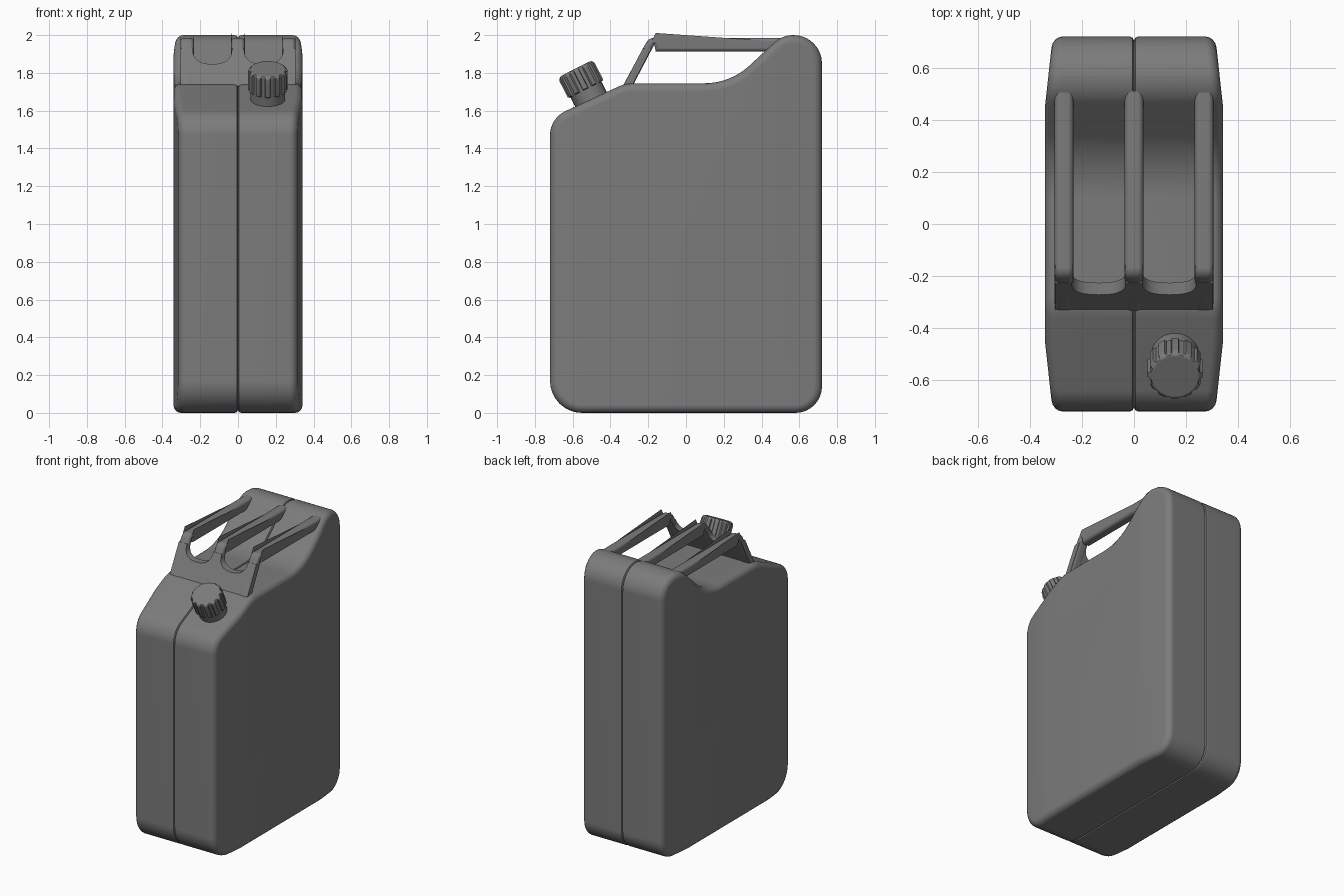
import bpy, bmesh
from math import sin, cos, tan, pi, radians
from mathutils import Vector, Matrix

if "Cube" in bpy.data.objects:
    bpy.data.objects.remove(bpy.data.objects["Cube"])

dark = bpy.data.materials.new("dark_grey")
dark.diffuse_color = (.2, .2, .2, 1)
dark.use_nodes = True
dark.node_tree.nodes["Principled BSDF"].inputs["Base Color"].default_value = dark.diffuse_color


def loft(name, rings):
    """Closed rings joined by quads, with a face on both ends."""
    bm = bmesh.new()
    rows = [[bm.verts.new(p) for p in r] for r in rings]
    n = len(rows[0])
    for a, b in zip(rows, rows[1:]):
        for i in range(n):
            j = (i + 1) % n
            bm.faces.new((a[i], a[j], b[j], b[i]))
    bm.faces.new(rows[0])
    bm.faces.new(rows[-1])
    bmesh.ops.recalc_face_normals(bm, faces=bm.faces)
    me = bpy.data.meshes.new(name)
    bm.to_mesh(me)
    bm.free()
    me.materials.append(dark)
    ob = bpy.data.objects.new(name, me)
    bpy.context.collection.objects.link(ob)
    return ob


def smooth(ob, angle=35):
    bpy.ops.object.select_all(action='DESELECT')
    ob.select_set(True)
    bpy.context.view_layer.objects.active = ob
    bpy.ops.object.shade_smooth_by_angle(angle=radians(angle))
    ob.modifiers.new("Normals", 'WEIGHTED_NORMAL').keep_sharp = True


def fillet(corners, seg=8):
    """Round each (y, z, radius) corner of a polygon with an arc."""
    out = []
    for i, (y, z, r) in enumerate(corners):
        p = Vector((y, z))
        a = (Vector(corners[i - 1][:2]) - p).normalized()
        b = (Vector(corners[(i + 1) % len(corners)][:2]) - p).normalized()
        if r == 0:
            out.append(p)
            continue
        half = a.angle(b) / 2
        c = p + (a + b).normalized() * r / sin(half)
        s, e = p + a * r / tan(half) - c, p + b * r / tan(half) - c
        w = s.angle(e)
        for k in range(seg + 1):
            t = k / seg
            out.append(c + (s * sin((1 - t) * w) + e * sin(t * w)) / sin(w))
    return out


def inset(pts, d):
    """Offset a counter-clockwise outline inwards."""
    out = []
    for i, p in enumerate(pts):
        a = (p - pts[i - 1]).normalized()
        b = (pts[(i + 1) % len(pts)] - p).normalized()
        na, nb = Vector((-a.y, a.x)), Vector((-b.y, b.x))
        m = (na + nb).normalized()
        out.append(p + m * d / m.dot(na))
    return out


def slab(name, outline, w, r, centre=(), cx=0):
    """Side outline of half width w across x, rims rounded by r."""
    half = list(centre[1:])
    half += [(w - r + r * sin(k * pi / 8), r - r * cos(k * pi / 8)) for k in range(5)]
    layers = [(-x, d) for x, d in reversed(half)] + list(centre[:1]) + half
    return loft(name, [[(cx + x, p.x, p.y) for p in inset(outline, d)] for x, d in layers])


# body: side outline across x, with a fine centre seam
outline = fillet([(-.72, 0, .17), (.72, 0, .14), (.72, 2, .15), (.51, 2, .145),
                  (.235, 1.745, .35), (-.32, 1.745, .2), (-.72, 1.56, .14)])
body = slab("body", outline, .342, .042, [(0, .015), (.006, .004), (.018, 0)])

# sides taper towards the front and back
bm = bmesh.new()
bm.from_mesh(body.data)
for y in (-.45, .45):
    bmesh.ops.bisect_plane(bm, geom=bm.verts[:] + bm.edges[:] + bm.faces[:],
                           plane_co=(0, y, 0), plane_no=(0, 1, 0))
for v in bm.verts:
    v.co.x *= 1 - max(0, abs(v.co.y) - .45) * .32
bm.to_mesh(body.data)
bm.free()
smooth(body)

# three rounded carrying bars, each with its sloping front leg
bar_side = fillet([(-.335, 1.73, 0), (-.283, 1.73, 0), (-.168, 1.95, 0), (-.16, 1.913, 0),
                   (.51, 1.913, 0), (.51, 1.986, 0), (-.197, 1.986, .05)], 5)
for name, cx in (("left", -.269), ("middle", 0), ("right", .269)):
    smooth(slab(f"handle_bar_{name}", bar_side, .036, .021, cx=cx))

# sloping web plate with a U-shaped cutout between each pair of legs
edge = [(-.304, 1.73), (.304, 1.73), (.304, 1.93)]
for cx in (.136, -.136):
    for k in range(17):
        c, s = cos(k * pi / 16), sin(k * pi / 16)
        x = abs(c) ** .8 * (1 if c > 0 else -1)
        edge.append((cx + .104 * x, 1.93 - .083 * s ** .8))
edge.append((-.304, 1.93))
smooth(loft("handle_web", [[(x, -.335 + (z - 1.73) * .523 + t, z) for x, z in edge]
                           for t in (.002, .048)]))

# filler neck and fluted cap, tilted to the shoulder
tilt = Matrix.Translation((.158, -.53, 1.713)) @ Matrix.Rotation(radians(27), 4, 'X')


def turned(name, rings, radii):
    """Stack of (height, largest radius) rings around the tilted axis."""
    smooth(loft(name, [[tilt @ Vector((min(r, top) * cos(a), min(r, top) * sin(a), z))
                        for r, a in radii] for z, top in rings]))


turned("filler_neck", [(-.09, 1), (.02, 1)], [(.092, i * pi / 16) for i in range(32)])
lobes = []
for i in range(12):
    for r, da in ((.106, -.12), (.106, .12), (.096, .16), (.096, .36)):
        lobes.append((r, i * pi / 6 + da))
turned("filler_cap", [(0, .1), (.005, .106), (.104, .106), (.114, .1), (.12, .093), (.123, .085)],
       lobes)
